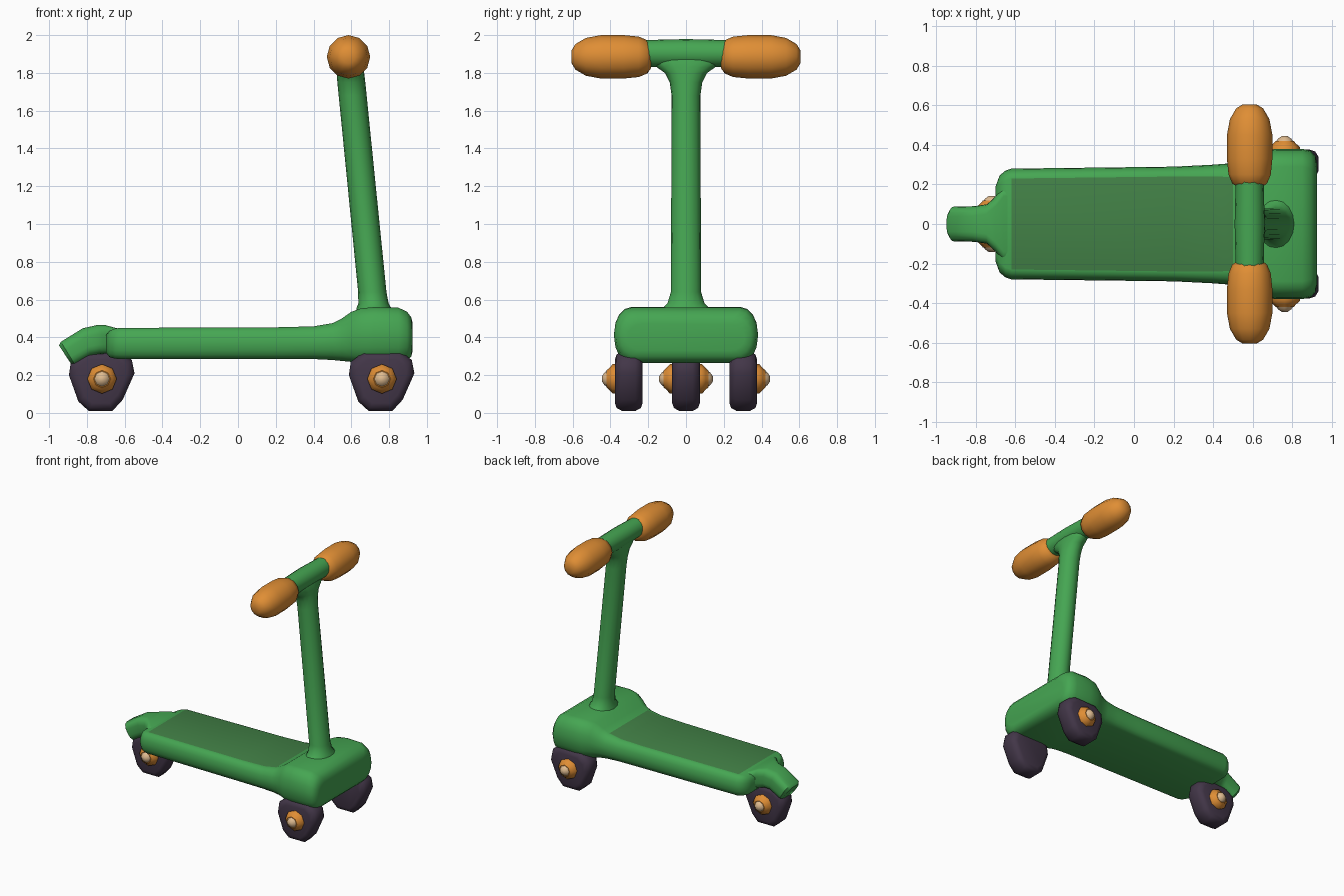
import bpy, bmesh, math
from mathutils import Vector

if "Cube" in bpy.data.objects:
    bpy.data.objects.remove(bpy.data.objects["Cube"], do_unlink=True)


def material(name, rgb):
    m = bpy.data.materials.new(name)
    m.use_nodes = True
    m.diffuse_color = (*rgb, 1)
    m.node_tree.nodes["Principled BSDF"].inputs["Base Color"].default_value = (*rgb, 1)
    return m


GREEN = material("green body", (0.06, 0.38, 0.085))
PANEL = material("dark green deck panel", (0.055, 0.22, 0.062))
ORANGE = material("orange", (0.74, 0.27, 0.035))
RUBBER = material("dark purple rubber", (0.055, 0.037, 0.065))
CREAM = material("cream", (0.74, 0.5, 0.28))
X, Y, Z = Vector((1, 0, 0)), Vector((0, 1, 0)), Vector((0, 0, 1))


def ring(centre, u, v, a, b, ra=None, rb=None, steps=4):
    """Rounded rectangle with half sizes a, b; an ellipse if no corner radii are given."""
    ra, rb = (a if ra is None else ra), (b if rb is None else rb)
    points = []
    for q, (su, sv) in enumerate([(1, 1), (-1, 1), (-1, -1), (1, -1)]):
        full = ra >= a and rb >= b
        for i in range(steps if full else steps + 1):
            t = math.pi / 2 * (q + i / steps)
            points.append(Vector(centre) + u * (su * (a - ra) + ra * math.cos(t))
                          + v * (sv * (b - rb) + rb * math.sin(t)))
    return points


def loft(name, rings, mat, extra=None, rule=None, angle=40):
    """Skin a row of rings, cap both ends, and recolour faces that match the rule."""
    bm = bmesh.new()
    rows = [[bm.verts.new(p) for p in r] for r in rings]
    for r, s in zip(rows, rows[1:]):
        for i in range(len(r)):
            j = (i + 1) % len(r)
            bm.faces.new((r[i], r[j], s[j], s[i]))
    bm.faces.new(rows[0])
    bm.faces.new(rows[-1])
    bmesh.ops.recalc_face_normals(bm, faces=bm.faces)
    bm.normal_update()
    for f in bm.faces:
        if rule and rule(f):
            f.material_index = 1
    mesh = bpy.data.meshes.new(name)
    bm.to_mesh(mesh)
    bm.free()
    ob = bpy.data.objects.new(name, mesh)
    bpy.context.collection.objects.link(ob)
    for m in (mat, extra):
        if m:
            mesh.materials.append(m)
    bpy.ops.object.select_all(action="DESELECT")
    ob.select_set(True)
    bpy.context.view_layer.objects.active = ob
    bpy.ops.object.shade_smooth_by_angle(angle=math.radians(angle))
    return ob


# Deck flowing into the front block: x, half width, bottom, top, side radius
deck = [(-0.70, 0.19, 0.32, 0.41, 0.04), (-0.68, 0.245, 0.295, 0.435, 0.05),
        (-0.65, 0.27, 0.287, 0.447, 0.05), (-0.62, 0.28, 0.285, 0.45, 0.05),
        (0.2, 0.29, 0.285, 0.453, 0.05), (0.4, 0.3, 0.285, 0.458, 0.06),
        (0.5, 0.308, 0.28, 0.475, 0.07), (0.55, 0.32, 0.275, 0.5, 0.08),
        (0.6, 0.345, 0.27, 0.535, 0.09), (0.65, 0.37, 0.265, 0.553, 0.09),
        (0.72, 0.38, 0.265, 0.56, 0.09), (0.85, 0.38, 0.265, 0.557, 0.09),
        (0.895, 0.37, 0.275, 0.535, 0.09), (0.918, 0.345, 0.3, 0.505, 0.09),
        (0.925, 0.31, 0.33, 0.47, 0.08)]


def on_panel(f):
    c = f.calc_center_median()
    return f.normal.z > 0.9 and -0.62 < c.x < 0.52 and abs(c.y) < 0.1


loft("deck", [ring((x, 0, (lo + hi) / 2), Y, Z, w, (hi - lo) / 2, r, (hi - lo) * 0.45)
              for x, w, lo, hi, r in deck], GREEN, PANEL, on_panel)

# Rear fender: x, z, lean, half width, half height
fender = [(-0.915, 0.307, 0.58, 0.07, 0.06), (-0.9, 0.315, 0.55, 0.088, 0.072),
          (-0.8, 0.375, 0.3, 0.09, 0.076), (-0.74, 0.388, 0.1, 0.1, 0.077),
          (-0.7, 0.389, 0, 0.14, 0.075), (-0.66, 0.38, 0, 0.19, 0.073),
          (-0.6, 0.367, 0, 0.2, 0.07)]
loft("rear_fender", [ring((x, 0, z), Y, Z * math.cos(t) - X * math.sin(t), w, h, 0.05, 0.05)
                     for x, z, t, w, h in fender], GREEN)

# Leaning stem, flared where it meets the block and the handlebar
stem = [(0.52, 0.1, 0.17), (0.555, 0.092, 0.125), (0.58, 0.08, 0.098), (0.64, 0.075, 0.08),
        (1.68, 0.074, 0.076), (1.75, 0.074, 0.086), (1.8, 0.073, 0.112),
        (1.83, 0.072, 0.155), (1.86, 0.068, 0.19), (1.9, 0.06, 0.19)]
loft("stem", [ring((0.715 - 0.1 * (z - 0.6), 0, z), X, Y, a, b) for z, a, b in stem], GREEN)

# Handlebar and grips
loft("handlebar", [ring((0.585, y, 1.903), X, Z, r, r)
                   for y, r in ((-0.25, 0.07), (0, 0.076), (0.25, 0.07))], GREEN)
grip = [(0.185, 0.06), (0.205, 0.088), (0.25, 0.107), (0.33, 0.115), (0.45, 0.115),
        (0.53, 0.1), (0.585, 0.068), (0.605, 0.035)]
for side, label in ((1, "left"), (-1, "right")):
    loft(label + "_grip", [ring((0.585, side * y, 1.885), X, Z, r, r, steps=3)
                           for y, r in grip], ORANGE, angle=60)

# Lumpy wheels share one outline, with tapered hubs on the exposed sides
outline = [(-0.175, 0.2), (-0.125, 0.06), (-0.07, 0.01), (0.055, 0.01), (0.11, 0.07),
           (0.172, 0.21), (0.158, 0.28), (0.1, 0.325), (-0.1, 0.32), (-0.165, 0.27)]
tread = [(-0.073, 0.74), (-0.064, 0.9), (-0.035, 1), (0.035, 1), (0.064, 0.9), (0.073, 0.74)]
hub = [(0.06, 0.078), (0.085, 0.078), (0.105, 0.056), (0.118, 0.045)]
cap = [(0.112, 0.044), (0.128, 0.034), (0.142, 0.014)]


def wheel(name, x, y, sides):
    loft(name, [[Vector((x + px * s, y + dy, 0.17 + (pz - 0.17) * s)) for px, pz in outline]
                for dy, s in tread], RUBBER, angle=60)
    for s in sides:
        label = name + ("_left" if s > 0 else "_right")
        for part, profile, mat in (("_hub", hub, ORANGE), ("_hub_cap", cap, CREAM)):
            loft(label + part, [ring((x, y + s * d, 0.18), X, Z, r, r, steps=2)
                                for d, r in profile], mat, angle=50)


wheel("front_left_wheel", 0.762, 0.303, (1,))
wheel("front_right_wheel", 0.762, -0.303, (-1,))
wheel("rear_wheel", -0.72, 0, (1, -1))
